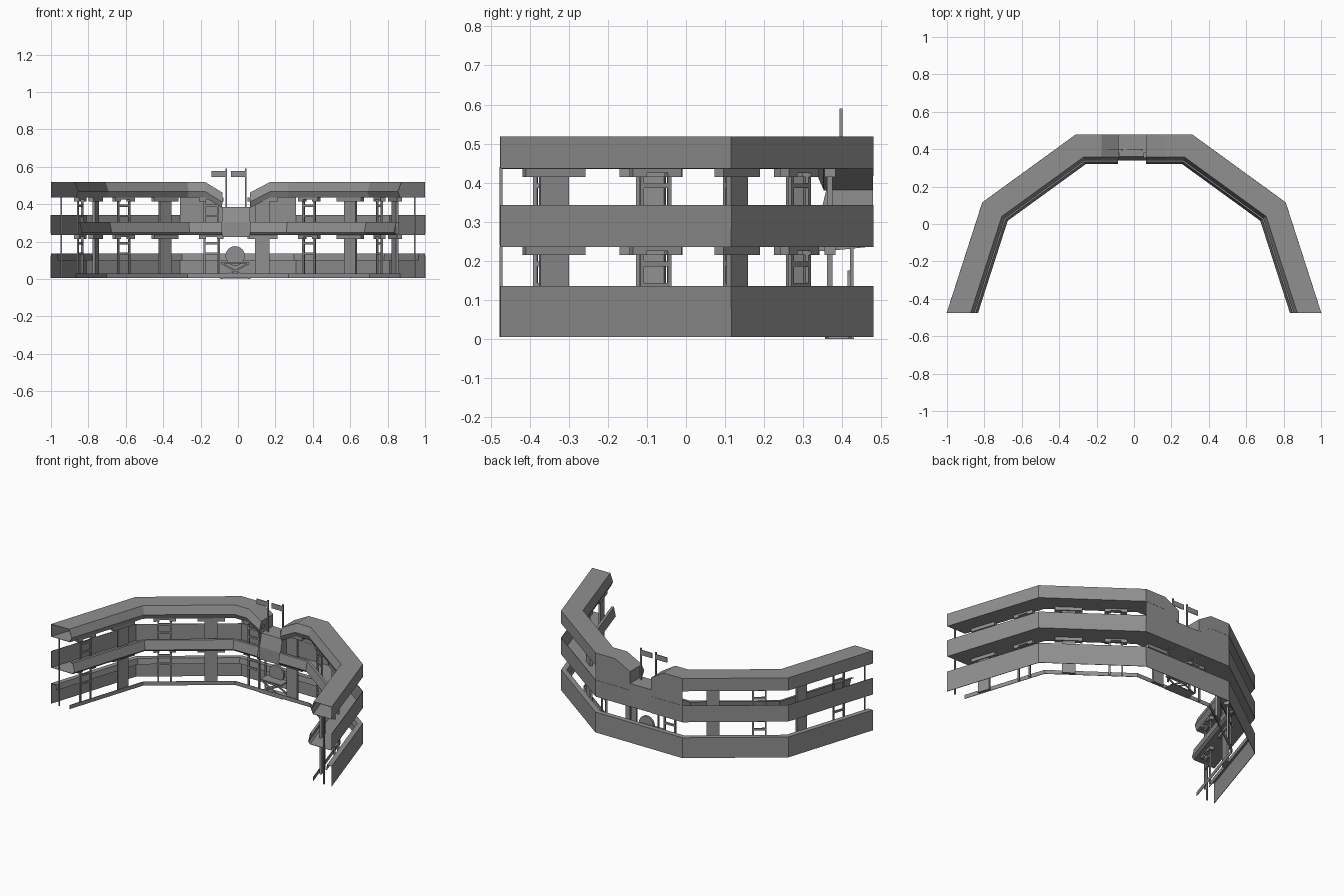
import bpy, bmesh, math
from mathutils import Vector, Matrix

cube = bpy.data.objects.get("Cube")
if cube:
    bpy.data.objects.remove(cube, do_unlink=True)

grey = bpy.data.materials.new("plain grey")
grey.use_nodes = True
grey.diffuse_color = (0.28, 0.28, 0.28, 1)
grey.node_tree.nodes["Principled BSDF"].inputs["Base Color"].default_value = (0.28, 0.28, 0.28, 1)


def finish(name, bm):
    bmesh.ops.recalc_face_normals(bm, faces=bm.faces[:])
    mesh = bpy.data.meshes.new(name)
    bm.to_mesh(mesh)
    bm.free()
    mesh.materials.append(grey)
    ob = bpy.data.objects.new(name, mesh)
    bpy.context.collection.objects.link(ob)
    return ob


def box(bm, lo, hi, matrix=Matrix()):
    lo, hi = Vector(lo), Vector(hi)
    size = Matrix.Diagonal((*(hi - lo), 1))
    bmesh.ops.create_cube(bm, size=1, matrix=matrix @ Matrix.Translation((lo + hi) / 2) @ size)


# Outer plan line, from the -x end round to the +x end
END, CORNER, BACK = (1, -0.475), (0.81, 0.115), (0.31, 0.478)
right_half = [BACK, CORNER, END]
left_half = [(-x, y) for x, y in reversed(right_half)]
outline = left_half + right_half


def inward(a, b):
    d = (Vector(b) - Vector(a)).normalized()
    return Vector((d.y, -d.x))


def sweep(name, path, profile, cap_ring=None):
    """Sweep (inset, height) points along a mitred path of (x, y, lift).
    With a cap ring the profile is closed and that end is filled."""
    bm = bmesh.new()
    rings = []
    for i, p in enumerate(path):
        xy = Vector(p[:2])
        before = inward(path[i - 1][:2], p[:2]) if i else None
        after = inward(p[:2], path[i + 1][:2]) if i < len(path) - 1 else None
        if before and after:
            m = (before + after) / (1 + before.dot(after))
        else:
            n = before or after
            # flat cut across the open ends of the arms
            m = Vector((1 / n.x, 0)) if abs(n.x) > 0.9 else n
        lift = p[2] if len(p) > 2 else 0
        rings.append([bm.verts.new((*(xy + m * d), z + lift)) for d, z in profile])
    closed = cap_ring is not None
    count = len(profile)
    for r, s in zip(rings, rings[1:]):
        for j in range(count if closed else count - 1):
            k = (j + 1) % count
            bm.faces.new((r[j], r[k], s[k], s[j]))
    if closed:
        bm.faces.new(rings[cap_ring])
    ob = finish(name, bm)
    mod = ob.modifiers.new("shell", "SOLIDIFY")
    mod.thickness = 0.003
    mod.offset = 0


# Base wall with ledge, and low front kerb
sweep("base_wall", outline, [(0, 0.005), (0, 0.135), (0.03, 0.135), (0.035, 0.1)])
sweep("front_kerb", outline, [(0.125, 0.005), (0.125, 0.03)])

# Balcony troughs and roofs, in two halves beside the gap in the middle
trough = [(0, 0.343), (0, 0.237), (0.145, 0.237), (0.157, 0.25), (0.145, 0.305), (0.13, 0.305)]
roof = [(0, 0.437), (0, 0.517), (0.12, 0.517), (0.138, 0.467), (0.125, 0.437)]
sweep("balcony_right", left_half + [(-0.085, 0.478)], trough)
sweep("balcony_left", [(0.065, 0.478)] + right_half, trough)
sweep("roof_right", left_half + [(-0.175, 0.478), (-0.085, 0.478, -0.055)], roof, cap_ring=-1)
sweep("roof_left", [(0.065, 0.478, -0.055), (0.17, 0.478)] + right_half, roof, cap_ring=0)

# Solid rear wall across the middle bay
bm = bmesh.new()
wall = [(-0.31, 0.34), (-0.31, 0.517), (-0.175, 0.517), (-0.085, 0.462), (-0.085, 0.384),
        (0.065, 0.384), (0.065, 0.462), (0.17, 0.517), (0.31, 0.517), (0.31, 0.34)]
bm.faces.new([bm.verts.new((x, 0.478, z)) for x, z in wall])
finish("rear_wall", bm)

# Centre block between the halves
bm = bmesh.new()
side = [(0.478, 0.237), (0.478, 0.386), (0.36, 0.386), (0.34, 0.305), (0.34, 0.225), (0.36, 0.225)]
face = bm.faces.new([bm.verts.new((-0.085, y, z)) for y, z in side])
new = bmesh.ops.extrude_face_region(bm, geom=[face])["geom"]
bmesh.ops.translate(bm, vec=(0.15, 0, 0), verts=[v for v in new if isinstance(v, bmesh.types.BMVert)])
finish("centre_block", bm)

# Flat pillars and ladder frames, one of each per bay and storey
pillars, frames = bmesh.new(), bmesh.new()
for a, b in zip(outline, outline[1:]):
    a, b = Vector(a), Vector(b)
    d, n = (b - a).normalized(), inward(a, b)

    def bay(t):
        p = a.lerp(b, t)
        return Matrix(((d.x, n.x, 0, p.x), (d.y, n.y, 0, p.y), (0, 0, 1, 0), (0, 0, 0, 1)))

    for low, high in ((0.005, 0.237), (0.24, 0.437)):
        m = bay(0.71)
        box(pillars, (-0.038, 0.103, low), (0.038, 0.117, high), m)
        box(pillars, (-0.08, 0.096, high - 0.022), (0.08, 0.124, high), m)
        m = bay(0.27)
        for s in (-1, 1):
            box(frames, (s * 0.037 - 0.005, 0.105, low), (s * 0.037 + 0.005, 0.115, high), m)
            box(frames, (s * 0.047 - 0.018, 0.096, high - 0.022), (s * 0.047 + 0.018, 0.124, high), m)
        box(frames, (-0.065, 0.096, high - 0.012), (0.065, 0.124, high), m)
        for drop in (0.045, 0.1):
            box(frames, (-0.037, 0.105, high - drop - 0.006), (0.037, 0.115, high - drop + 0.006), m)
finish("pillars", pillars)
finish("ladder_frames", frames)

# Thin posts at the open ends and beside the centre
bm = bmesh.new()
for s in (-1, 1):
    for low, high in ((0.005, 0.237), (0.24, 0.44)):
        box(bm, (s * 0.945 - 0.004, -0.477, low), (s * 0.945 + 0.004, -0.469, high))
    box(bm, (s * 0.1 - 0.004, 0.42, 0.005), (s * 0.1 + 0.004, 0.428, 0.237))
finish("thin_posts", bm)

# Round disc on a crossed stand
bm = bmesh.new()
bmesh.ops.create_cone(bm, cap_ends=True, segments=24, radius1=0.052, radius2=0.052, depth=0.014,
                      matrix=Matrix.Translation((-0.015, 0.42, 0.124)) @ Matrix.Rotation(math.pi / 2, 4, "X"))
finish("disc", bm)
bm = bmesh.new()
box(bm, (-0.1, 0.355, 0), (0.07, 0.43, 0.004))
for y in (0.36, 0.42):
    for s in (-1, 1):
        m = Matrix.Translation((-0.015, y, 0.045)) @ Matrix.Rotation(s * math.radians(28), 4, "Y")
        box(bm, (-0.085, -0.004, -0.004), (0.085, 0.004, 0.004), m)
box(bm, (-0.09, 0.355, 0.083), (0.06, 0.425, 0.09))
finish("disc_stand", bm)

# Two flags on poles
bm = bmesh.new()
for x in (-0.063, 0.042):
    box(bm, (x - 0.004, 0.393, 0.38), (x + 0.004, 0.401, 0.59))
    box(bm, (x - 0.08, 0.395, 0.545), (x, 0.399, 0.578))
finish("flags", bm)
